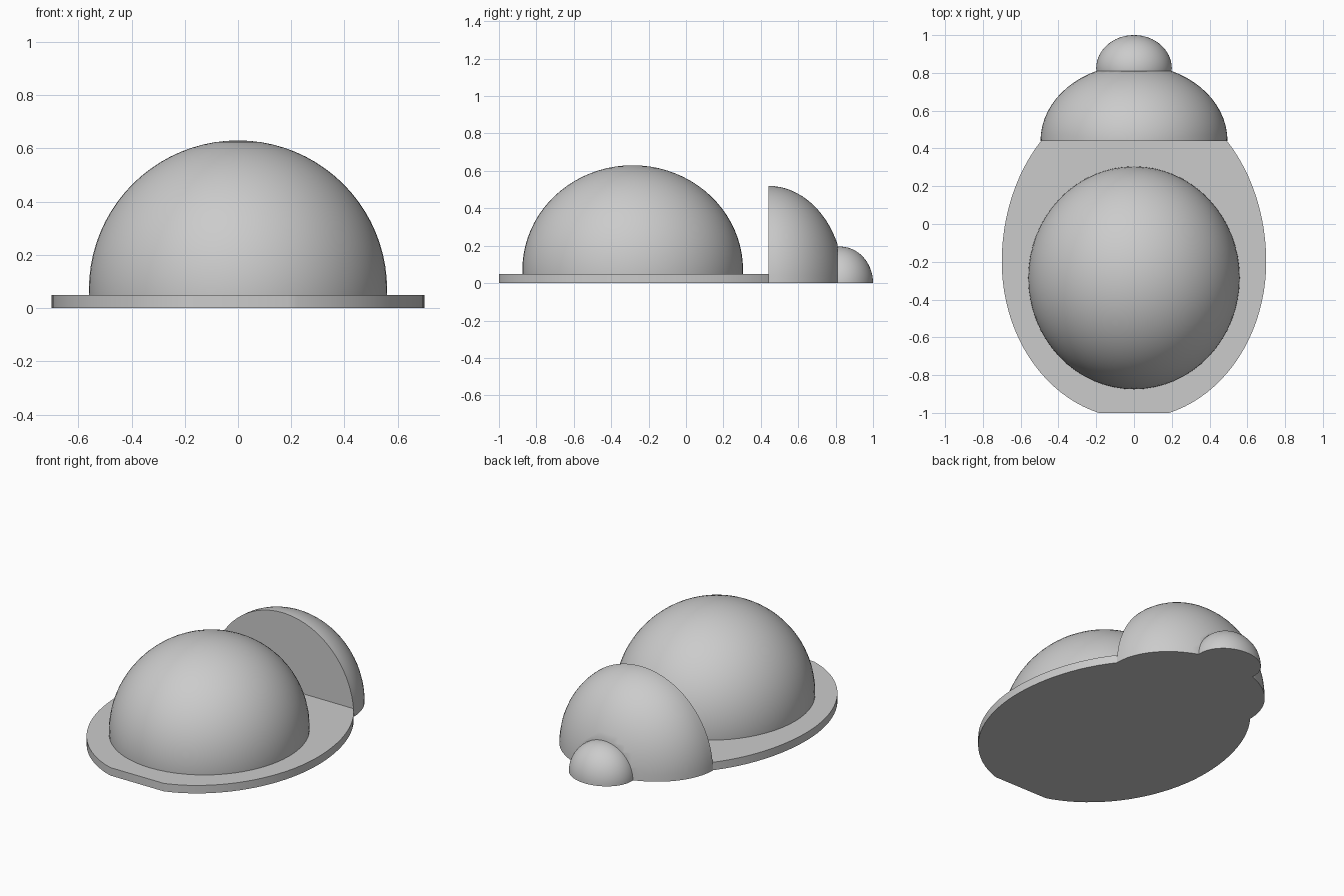
import bpy
import bmesh
import math
from mathutils import Matrix, Vector

default = bpy.data.objects.get("Cube")
if default:
    bpy.data.objects.remove(default, do_unlink=True)

grey = bpy.data.materials.new("light grey")
grey.use_nodes = True
colour = (0.6, 0.6, 0.6, 1)
grey.diffuse_color = colour
grey.node_tree.nodes["Principled BSDF"].inputs["Base Color"].default_value = colour


def finish(name, bm):
    bmesh.ops.recalc_face_normals(bm, faces=bm.faces)
    mesh = bpy.data.meshes.new(name)
    bm.to_mesh(mesh)
    bm.free()
    mesh.materials.append(grey)
    obj = bpy.data.objects.new(name, mesh)
    bpy.context.collection.objects.link(obj)
    bpy.ops.object.select_all(action="DESELECT")
    obj.select_set(True)
    bpy.context.view_layer.objects.active = obj
    bpy.ops.object.shade_smooth_by_angle(angle=math.radians(35))
    return obj


def cut(bm, point, normal):
    """Remove everything on the normal's side and cap the opening."""
    geom = bm.verts[:] + bm.edges[:] + bm.faces[:]
    result = bmesh.ops.bisect_plane(bm, geom=geom, dist=1e-5, plane_co=point,
                                    plane_no=normal, clear_outer=True)
    edges = [e for e in result["geom_cut"] if isinstance(e, bmesh.types.BMEdge)]
    bmesh.ops.contextual_create(bm, geom=edges)


def dome(name, centre, radii, cuts):
    bm = bmesh.new()
    bmesh.ops.create_uvsphere(bm, u_segments=64, v_segments=40, radius=1)
    bm.transform(Matrix.Translation(centre) @ Matrix.Diagonal((*radii, 1)))
    for point, normal in cuts:
        cut(bm, Vector(point), Vector(normal))
    return finish(name, bm)


# Flat oval base, shorter at the front, trimmed straight at both ends
BACK = 0.44
NOSE = 0.81
bm = bmesh.new()
outline = []
for i in range(96):
    a = math.tau * i / 96
    depth = 0.9 if math.sin(a) > 0 else 0.83
    outline.append(bm.verts.new((0.7 * math.cos(a), -0.2 + depth * math.sin(a), 0)))
face = bm.faces.new(outline)
extruded = bmesh.ops.extrude_face_region(bm, geom=[face])["geom"]
top = [v for v in extruded if isinstance(v, bmesh.types.BMVert)]
bmesh.ops.translate(bm, verts=top, vec=(0, 0, 0.05))
cut(bm, Vector((0, -1, 0)), Vector((0, -1, 0)))
cut(bm, Vector((0, BACK, 0)), Vector((0, 1, 0)))
finish("base_plate", bm)

# Domes standing on the base and behind it
down = (0, 0, -1)
dome("body_dome", (0, -0.285, 0.07), (0.56, 0.59, 0.56), [((0, 0, 0.05), down)])
dome("rear_half_dome", (0, BACK, 0), (0.495, 0.404, 0.52),
     [((0, 0, 0), down), ((0, BACK, 0), (0, -1, 0)), ((0, NOSE, 0), (0, 1, 0))])
dome("end_knob", (0, 0.825, 0), (0.2, 0.175, 0.195),
     [((0, 0, 0), down), ((0, NOSE, 0), (0, -1, 0))])
